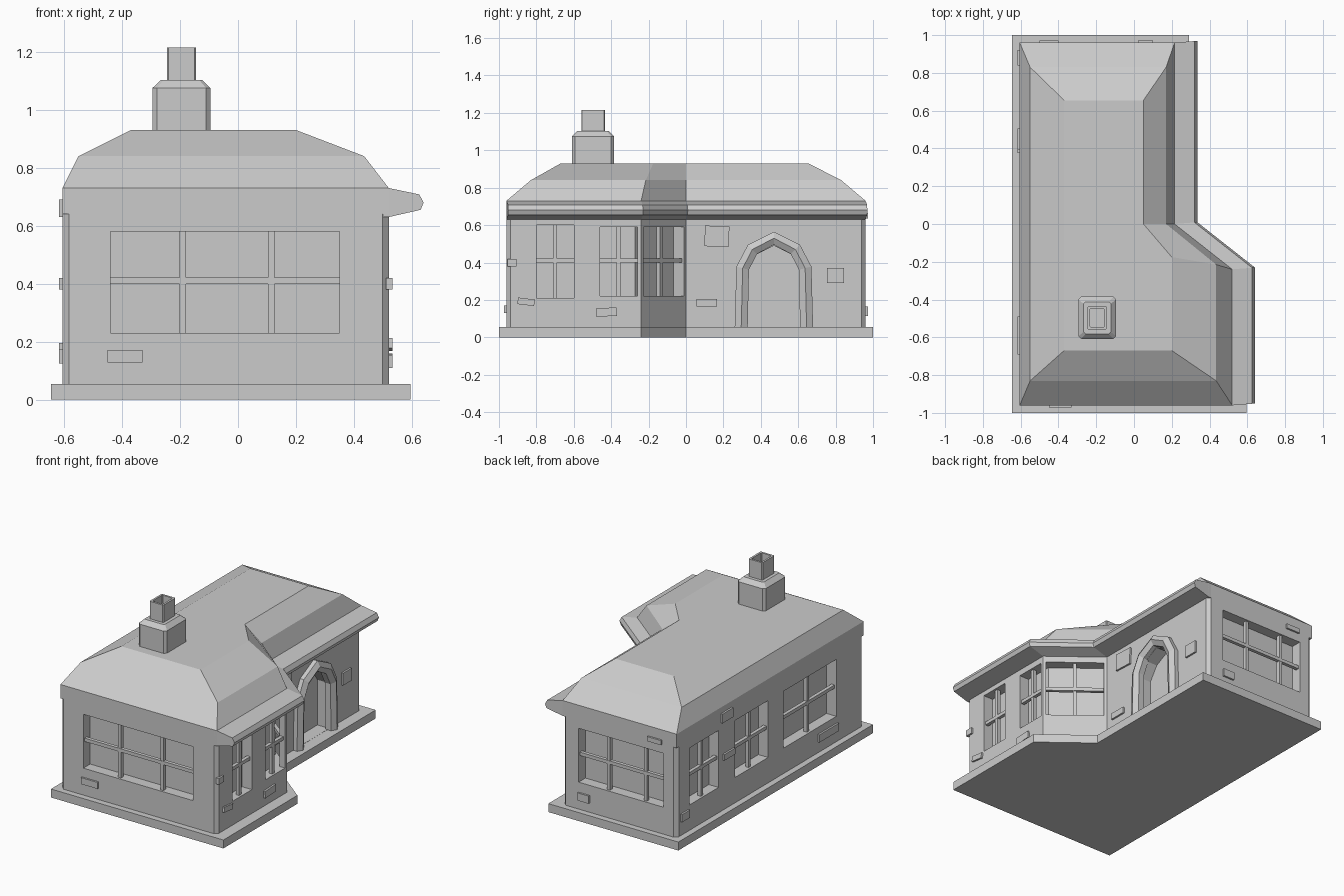
import bpy, bmesh
from mathutils import Matrix, Vector

if "Cube" in bpy.data.objects:
    bpy.data.objects.remove(bpy.data.objects["Cube"])


def finish(name, bm):
    bmesh.ops.recalc_face_normals(bm, faces=bm.faces[:])
    me = bpy.data.meshes.new(name)
    bm.to_mesh(me)
    bm.free()
    ob = bpy.data.objects.new(name, me)
    bpy.context.collection.objects.link(ob)
    return ob


def loft(name, rings, closed=True):
    """Skin equal-length rings of 3D points and cap both ends."""
    bm = bmesh.new()
    vs = [[bm.verts.new(p) for p in r] for r in rings]
    n = len(rings[0])
    for a, b in zip(vs, vs[1:]):
        for i in range(n):
            bm.faces.new((a[i], a[(i + 1) % n], b[(i + 1) % n], b[i]))
    bm.faces.new(vs[0][::-1])
    bm.faces.new(vs[-1])
    return finish(name, bm)


def prism(name, pts, z0, z1):
    return loft(name, [[(x, y, z) for x, y in pts] for z in (z0, z1)])


def bake(ob):
    """Replace an object's data by its evaluated mesh."""
    dg = bpy.context.evaluated_depsgraph_get()
    dg.update()
    me = bpy.data.meshes.new_from_object(ob.evaluated_get(dg))
    if ob.type == 'MESH':
        ob.modifiers.clear()
        ob.data = me
        return ob
    name = ob.name
    bpy.data.objects.remove(ob)
    new = bpy.data.objects.new(name, me)
    bpy.context.collection.objects.link(new)
    return new


# wall frames: origin, along direction, outward normal
WALLS = {
    'front': ((0, -.96), (1, 0), (0, -1)),
    'back': ((0, .96), (1, 0), (0, 1)),
    'left': ((-.605, 0), (0, 1), (-1, 0)),
    'bay': ((.52, 0), (0, 1), (1, 0)),
    'porch': ((.215, 0), (0, 1), (1, 0)),
    'angle': ((.3675, -.12), (-.786, .618), (.618, .786)),
}


def wall_box(name, wall, u0, u1, z0, z1, d0, d1, tilt=0):
    """Box lying on a wall; d is the distance outward from its surface."""
    o, a, n = (Vector((*v, 0)) for v in WALLS[wall])
    m = Matrix((a, n, (0, 0, 1))).transposed().to_4x4()
    m.translation = o + a * (u0 + u1) / 2 + n * (d0 + d1) / 2 + Vector((0, 0, (z0 + z1) / 2))
    bm = bmesh.new()
    bmesh.ops.create_cube(bm, size=1, matrix=m @ Matrix.Rotation(tilt, 4, 'Y')
                          @ Matrix.Diagonal((u1 - u0, d1 - d0, z1 - z0, 1)))
    return finish(name, bm)


# base slab
prism('base', [(-.645, -1), (.595, -1), (.595, -.24), (.29, 0), (.29, 1), (-.645, 1)], 0, .055)

# walls with chamfered outer corners
c = .022
walls = prism('walls', [(-.605 + c, -.96), (.52 - c, -.96), (.52, -.96 + c), (.52, -.24), (.215, 0),
                        (.215, .96 - c), (.215 - c, .96), (-.605 + c, .96), (-.605, .96 - c),
                        (-.605, -.96 + c)], .05, .64)

# hipped roof with a kinked slope
low = [(-.605, -.96), (.52, -.96), (.52, -.24), (.215, 0), (.215, .96), (-.605, .96)]
mid = [(-.55, -.83), (.435, -.83), (.435, -.215), (.17, 0), (.17, .83), (-.55, .83)]
top = [(-.37, -.67), (.2, -.67), (.2, -.175), (.05, 0), (.05, .655), (-.37, .655)]
loft('roof', [[(x, y, z) for x, y in r] for r, z in
              ((low, .64), (low, .73), (mid, .84), (top, .93))])

# overhanging eave along the right side
profile = [(-.02, .73), (0, .73), (.105, .708), (.12, .68), (.11, .655), (0, .63), (-.02, .63)]
loft('eave', [[(x + d, y + max(d, 0) * .08, z) for d, z in profile]
              for x, y in ((.52, -.96), (.52, -.24), (.215, 0), (.215, .96))])

# windows: wall, u0, u1, z0, z1, vertical bar positions
WINDOWS = [
    ('front', -.44, .35, .23, .58, (-.19, .115)),
    ('back', -.51, .10, .23, .58, (-.37, -.105)),
    ('left', .53, .83, .22, .59, (.68,)),
    ('left', .02, .36, .22, .59, (.19,)),
    ('left', -.68, -.14, .22, .59, (-.41,)),
    ('bay', -.80, -.60, .21, .60, (-.70,)),
    ('bay', -.46, -.26, .22, .59, (-.36,)),
    ('angle', -.175, .175, .22, .59, (0,)),
]
cutters = []
for w, u0, u1, z0, z1, bars in WINDOWS:
    cutters.append(wall_box('cutter', w, u0, u1, z0, z1, -.07, .05))
    zm = (z0 + z1) / 2 + .005
    wall_box('window_crossbar', w, u0, u1, zm - .011, zm + .011, -.035, -.012)
    for b in bars:
        wall_box('window_bar', w, b - .011, b + .011, z0, z1, -.038, -.014)

# arched door recess
arch = [(.31, .056), (.31, .35), (.37, .44), (.47, .49), (.57, .44), (.63, .35), (.63, .056)]
cutters.append(loft('cutter', [[(x, y, z) for y, z in arch] for x in (.13, .3)]))
for cut in cutters:
    cut.hide_render = True
    mod = walls.modifiers.new('cut', 'BOOLEAN')
    mod.operation, mod.solver, mod.object = 'DIFFERENCE', 'EXACT', cut
bake(walls)
for cut in cutters:
    bpy.data.objects.remove(cut)

# door surround: tube along the arch
cu = bpy.data.curves.new('door_surround', 'CURVE')
cu.dimensions = '3D'
cu.bevel_depth, cu.bevel_resolution, cu.use_fill_caps = .04, 1, True
path = [(.295, .05), (.303, .37), (.355, .47), (.47, .53), (.585, .47), (.637, .37), (.645, .05)]
sp = cu.splines.new('POLY')
sp.points.add(len(path) - 1)
for p, (y, z) in zip(sp.points, path):
    p.co = (.222, y, z, 1)
ob = bpy.data.objects.new('door_surround', cu)
bpy.context.collection.objects.link(ob)
surround = bake(ob)
for p in surround.data.polygons:
    p.use_smooth = False

# loose stones: wall, centre u, centre z, width, height, tilt
for w, u, z, a, b, t in [
    ('bay', -.93, .40, .05, .04, 0), ('bay', -.855, .19, .09, .035, .12),
    ('bay', -.425, .135, .11, .045, -.05), ('porch', .11, .185, .11, .04, 0),
    ('porch', .165, .54, .13, .11, .04), ('porch', .80, .33, .09, .08, 0),
    ('front', -.39, .15, .12, .042, 0), ('back', .06, .14, .08, .05, 0),
    ('back', -.45, .65, .1, .03, 0), ('left', .45, .66, .11, .06, 0),
    ('left', .43, .40, .11, .04, 0), ('left', .88, .17, .08, .05, 0),
    ('left', -.59, .15, .2, .05, 0),
]:
    wall_box('stone', w, u - a / 2, u + a / 2, z - b / 2, z + b / 2, -.01, .012, t)


# chimney: chamfered stack, then a hollow pot
def octagon(hx, hy, z, c):
    pts = [(hx - c, -hy), (hx, -hy + c), (hx, hy - c), (hx - c, hy),
           (-hx + c, hy), (-hx, hy - c), (-hx, -hy + c), (-hx + c, -hy)]
    return [(x - .195, y - .497, z) for x, y in pts]


loft('chimney_stack', [octagon(.1, .112, .88, .015), octagon(.1, .112, 1.075, .015),
                       octagon(.072, .085, 1.102, .01)])
loft('chimney_pot', [octagon(.05, .063, 1.09, .005), octagon(.05, .063, 1.215, .005),
                     octagon(.037, .05, 1.215, .004), octagon(.037, .05, 1.11, .004)])
